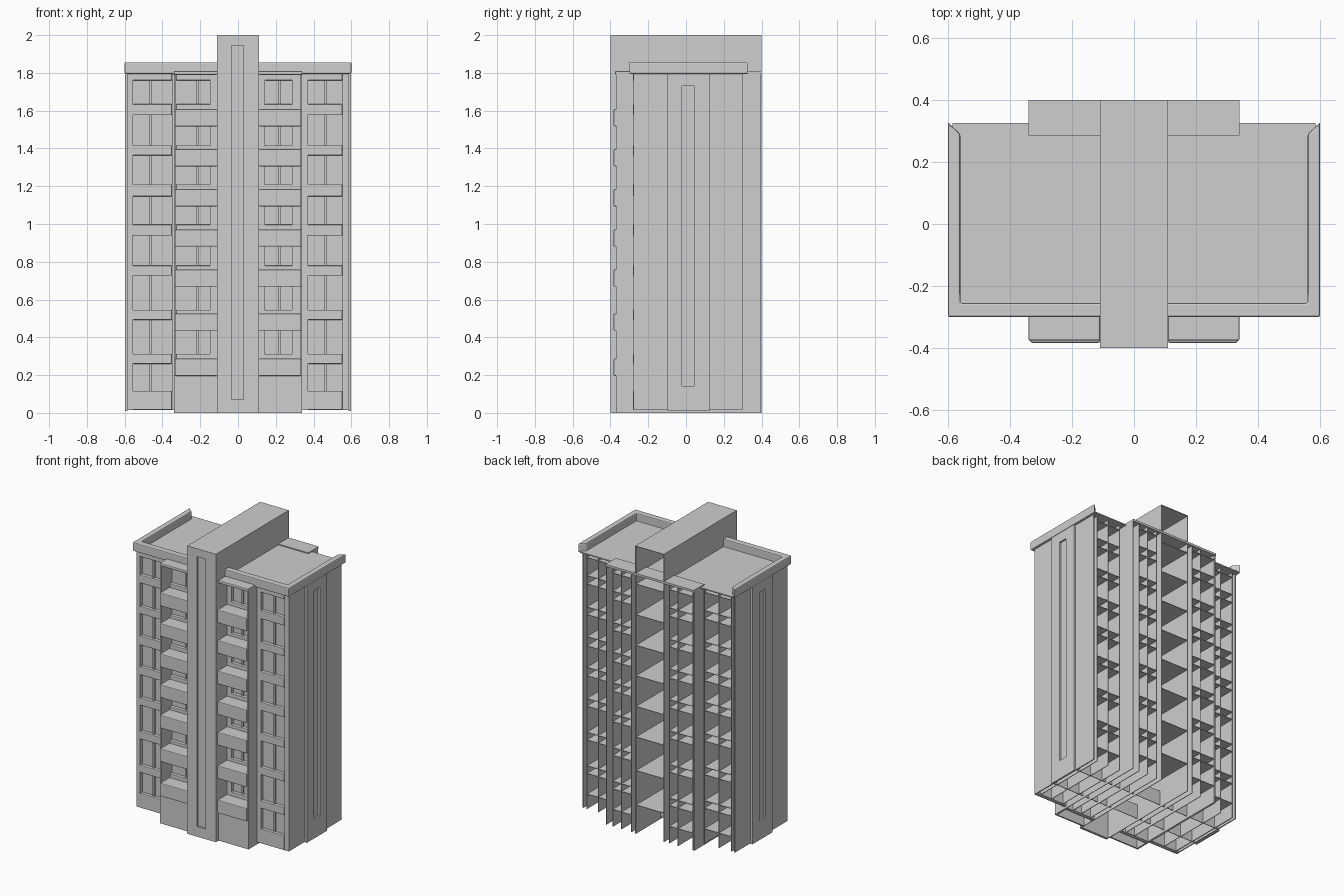
import bpy
import bmesh

cube = bpy.data.objects.get("Cube")
if cube:
    bpy.data.objects.remove(cube, do_unlink=True)

GREY = (0.62, 0.62, 0.62, 1)
concrete = bpy.data.materials.new("light_grey_concrete")
concrete.use_nodes = True
concrete.diffuse_color = GREY
concrete.node_tree.nodes["Principled BSDF"].inputs["Base Color"].default_value = GREY


def finish(name, bm, bevel=0):
    bmesh.ops.recalc_face_normals(bm, faces=bm.faces)
    mesh = bpy.data.meshes.new(name)
    bm.to_mesh(mesh)
    bm.free()
    mesh.materials.append(concrete)
    obj = bpy.data.objects.new(name, mesh)
    bpy.context.collection.objects.link(obj)
    if bevel:
        mod = obj.modifiers.new("soft_edges", "BEVEL")
        mod.width = bevel
        mod.segments = 2


def part(name, boxes, bevel=0):
    """One object from boxes given as (x0, x1, y0, y1, z0, z1)."""
    bm = bmesh.new()
    for x0, x1, y0, y1, z0, z1 in boxes:
        verts = bmesh.ops.create_cube(bm, size=1)["verts"]
        for v in verts:
            v.co.x = x1 if v.co.x > 0 else x0
            v.co.y = y1 if v.co.y > 0 else y0
            v.co.z = z1 if v.co.z > 0 else z0
    finish(name, bm, bevel)


def prism(name, outline, z0, z1, bevel=0):
    bm = bmesh.new()
    face = bm.faces.new([bm.verts.new((x, y, z0)) for x, y in outline])
    bm.faces.new([bm.verts.new((x, y, z1)) for x, y in outline])
    low, high = [list(f.verts) for f in bm.faces]
    for i in range(len(outline)):
        bm.faces.new((low[i - 1], low[i], high[i], high[i - 1]))
    finish(name, bm, bevel)


def mirrored(boxes):
    return boxes + [(-b[1], -b[0]) + b[2:] for b in boxes]


WALL = -0.278      # front plane of the recessed facade
GLASS = -0.255     # plane of the panes
TOP = 1.795        # underside of the roof
T = 0.004          # thickness of fins and floor slabs
sills = [0.117, 0.313, 0.546, 0.78, 0.997, 1.21, 1.416, 1.634]
heads = [0.26, 0.493, 0.727, 0.939, 1.146, 1.363, 1.576, 1.76]
rails = [0.196, 0.435, 0.668, 0.88, 1.093, 1.305, 1.517]

# Window bays: wall edges, window left, mullion, window right, rear end, bottom
bays = {
    "outer_right": (-0.585, -0.34, -0.557, -0.462, -0.35, 0.30, 0.016),
    "inner_right": (-0.34, -0.11, -0.328, -0.215, -0.147, 0.395, 0),
    "inner_left": (0.11, 0.34, 0.143, 0.22, 0.287, 0.395, 0),
    "outer_left": (0.34, 0.585, 0.37, 0.465, 0.552, 0.30, 0.016),
}
for name, (a, b, w0, m, w1, rear, base) in bays.items():
    rows = list(zip(sills, heads))
    edges = [base] + [z for pair in rows for z in pair] + [TOP]
    bands = list(zip(edges[::2], edges[1::2]))
    part(name + "_piers", [(a, w0, WALL, GLASS, base, TOP), (w1, b, WALL, GLASS, base, TOP)])
    part(name + "_spandrels", [(w0, w1, WALL - 0.003, GLASS, z0, z1) for z0, z1 in bands], 0.004)
    part(name + "_glass", [(w0, w1, GLASS, GLASS + T, base, TOP)])
    part(name + "_mullions", [(m - 0.006, m + 0.006, GLASS - 0.013, GLASS, z0, z1)
                              for z0, z1 in rows])
    # Fins and floors running through to the open rear
    part(name + "_fins", [(x - T / 2, x + T / 2, GLASS, rear, base, TOP) for x in (w0, m, w1)])
    part(name + "_floors", [(w0, w1, GLASS, rear, z, z + T) for z in sills + heads])

# Projecting bay: cheeks, ground-floor front, lid and balconies
part("bay_cheeks", mirrored([(0.328, 0.34, -0.37, GLASS, 0, TOP),
                             (0.336, 0.34, GLASS, 0.395, 0, TOP)]))
part("ground_floor_front", mirrored([(0.11, 0.34, -0.37, -0.36, 0, rails[0])]))
part("bay_lid", mirrored([(0.11, 0.34, -0.376, WALL, 1.79, 1.81)]), 0.005)
part("balconies", mirrored([(0.11, 0.334, -0.383, WALL, z, z + 0.091) for z in rails]), 0.005)

# Low cross walls under the lowest floor
part("foundation_walls", [(-0.585, 0.585, y, y + T, 0.016, sills[0]) for y in (-0.098, 0.125)])

# Side walls with a raised, slotted panel
part("side_walls", mirrored([(0.578, 0.585, WALL, 0.30, 0.016, TOP)]))
part("side_panels", mirrored([
    (0.585, 0.597, -0.098, -0.02, 0.01, TOP),
    (0.585, 0.597, 0.045, 0.125, 0.01, TOP),
    (0.585, 0.597, -0.02, 0.045, 0.01, 0.143),
    (0.585, 0.597, -0.02, 0.045, 1.73, TOP)]))

# Central tower: slotted front, hollow and open at the rear
part("tower_front", [
    (-0.11, -0.035, -0.4, -0.387, 0, 2),
    (0.03, 0.11, -0.4, -0.387, 0, 2),
    (-0.035, 0.03, -0.4, -0.387, 0, 0.07),
    (-0.035, 0.03, -0.4, -0.387, 1.945, 2),
    (-0.11, 0.11, -0.387, -0.383, 0, 2)])
part("tower_sides", mirrored([(0.106, 0.11, -0.383, 0.4, 0, 2)]))
part("tower_top", [(-0.11, 0.11, -0.4, 0.4, 1.996, 2)])
part("tower_floors", [(-0.108, 0.108, -0.383, 0.395, z, z + T) for z in rails + [1.73]])

# Roof and the mitred parapet, open at the rear
part("roof", [(-0.585, 0.585, WALL, 0.326, TOP, 1.803),
              (-0.34, 0.34, 0.285, 0.4, TOP, 1.81)])
prism("parapet", [(-0.6, 0.328), (-0.6, -0.3), (0.6, -0.3), (0.6, 0.328),
                  (0.56, 0.29), (0.56, -0.255), (-0.56, -0.255), (-0.56, 0.29)],
      TOP, 1.856, 0.006)
